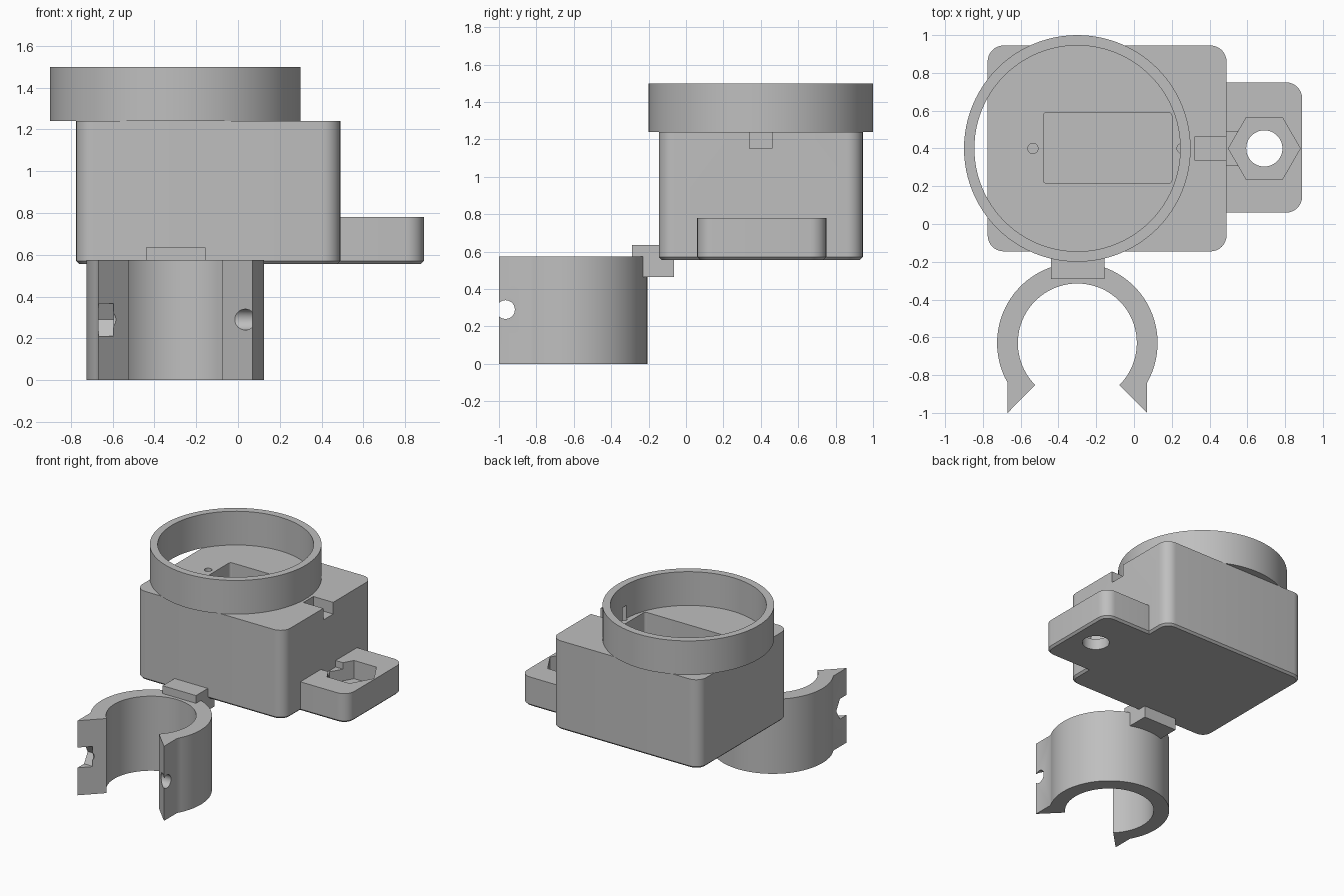
import bpy, bmesh, math
from mathutils import Matrix, Vector

if "Cube" in bpy.data.objects:
    bpy.data.objects.remove(bpy.data.objects["Cube"], do_unlink=True)

grey = bpy.data.materials.new("plain grey")
grey.use_nodes = True
grey.diffuse_color = (0.52, 0.52, 0.52, 1)
grey.node_tree.nodes["Principled BSDF"].inputs["Base Color"].default_value = grey.diffuse_color


def make_object(name, bm):
    bmesh.ops.recalc_face_normals(bm, faces=bm.faces)
    mesh = bpy.data.meshes.new(name)
    bm.to_mesh(mesh)
    bm.free()
    mesh.materials.append(grey)
    obj = bpy.data.objects.new(name, mesh)
    bpy.context.collection.objects.link(obj)
    return obj


def prism(name, outline, z0, z1):
    bm = bmesh.new()
    face = bm.faces.new([bm.verts.new((x, y, z0)) for x, y in outline])
    grown = bmesh.ops.extrude_face_region(bm, geom=[face])["geom"]
    verts = [g for g in grown if isinstance(g, bmesh.types.BMVert)]
    bmesh.ops.translate(bm, verts=verts, vec=(0, 0, z1 - z0))
    return make_object(name, bm)


def box(name, x, y, z, radius=0, chamfer=0):
    """Box from (min, max) pairs, with rounded upright edges and a chamfered base."""
    bm = bmesh.new()
    bmesh.ops.create_cube(bm, size=1)
    for v in bm.verts:
        v.co = Vector([(lo + hi) / 2 + c * (hi - lo) for c, (lo, hi) in zip(v.co, (x, y, z))])
    if radius:
        upright = [e for e in bm.edges if abs(e.verts[0].co.z - e.verts[1].co.z) > 0.01]
        bmesh.ops.bevel(bm, geom=upright, offset=radius, segments=8, profile=0.5, affect='EDGES')
    if chamfer:
        base = [e for e in bm.edges if all(abs(v.co.z - z[0]) < 1e-4 for v in e.verts)]
        bmesh.ops.bevel(bm, geom=base, offset=chamfer, segments=1, affect='EDGES')
    return make_object(name, bm)


def cylinder(name, center, radius, length, sides=48, axis='Z', turn=0):
    bm = bmesh.new()
    mat = Matrix.Translation(center)
    if axis == 'X':
        mat = mat @ Matrix.Rotation(math.pi / 2, 4, 'Y')
    mat = mat @ Matrix.Rotation(turn, 4, 'Z')
    bmesh.ops.create_cone(bm, cap_ends=True, segments=sides, radius1=radius,
                          radius2=radius, depth=length, matrix=mat)
    return make_object(name, bm)


def combine(target, others, operation='DIFFERENCE'):
    for other in others:
        mod = target.modifiers.new("combine", 'BOOLEAN')
        mod.operation, mod.solver, mod.object = operation, 'EXACT', other
        bpy.context.view_layer.update()
        result = bpy.data.meshes.new_from_object(
            target.evaluated_get(bpy.context.evaluated_depsgraph_get()))
        target.modifiers.clear()
        target.data = result
        bpy.data.objects.remove(other, do_unlink=True)


def arc(cx, cy, radius, start, end, steps):
    angles = [math.radians(start + (end - start) * i / steps) for i in range(steps + 1)]
    return [(cx + radius * math.cos(a), cy + radius * math.sin(a)) for a in angles]


MID = 0.4        # y of the housing centre line
RING_X = -0.3    # x shared by the ring and the clip
TOP = 1.24       # top of the housing
BASE = 0.555     # underside of the housing

# Housing with its side lug
housing = box("housing", (-0.775, 0.49), (-0.145, 0.945), (BASE, TOP), 0.085, 0.015)
lug = box("lug", (0.36, 0.89), (0.06, 0.75), (BASE, 0.78), 0.085, 0.015)
combine(housing, [lug], 'UNION')

# Pocket, pin holes, cable slot, nut seat and bolt hole
combine(housing, [
    box("pocket", (-0.48, 0.2), (0.215, 0.59), (0.65, 1.4), 0.018),
    cylinder("pin_hole_a", (-0.535, MID, TOP), 0.027, 0.5, 24),
    cylinder("pin_hole_b", (0.255, MID, TOP), 0.027, 0.5, 24),
    box("cable_slot", (0.32, 0.6), (0.34, 0.46), (1.15, 1.4)),
    box("lug_channel", (0.49, 0.69), (0.31, 0.49), (0.73, 0.9)),
    cylinder("nut_seat", (0.69, MID, 0.77), 0.19, 0.26, 6, turn=math.pi / 2),
    cylinder("bolt_hole", (0.69, MID, 0.65), 0.096, 0.6),
])

# Open ring on top, notched above the pin hole
ring = cylinder("top_ring", (RING_X, MID, (TOP + 1.5) / 2), 0.6, 1.5 - TOP, 96)
combine(ring, [
    cylinder("ring_bore", (RING_X, MID, TOP), 0.545, 1, 96),
    cylinder("ring_notch", (0.255, MID, TOP), 0.027, 0.2, 24),
])

# Tube clip: open collar with two pointed jaws
CLIP_Y = -0.63
outline = arc(RING_X, CLIP_Y, 0.425, -29.7, 209.7, 56)
outline += [(RING_X - 0.369, -1)]
outline += arc(RING_X, CLIP_Y, 0.315, 225, -45, 56)
outline += [(RING_X + 0.369, -1)]
clip = prism("tube_clip", outline, 0, 0.575)
combine(clip, [
    cylinder("screw_hole", (RING_X, -0.965, 0.29), 0.05, 1.2, 32, 'X'),
    cylinder("jaw_nut_seat", (-0.695, -0.965, 0.29), 0.09, 0.2, 6, 'X'),
])

# Stepped bridge joining clip and housing
bridge = box("bridge", (-0.44, -0.155), (-0.235, -0.065), (0.465, 0.575))
step = box("bridge_step", (-0.44, -0.155), (-0.29, -0.12), (0.54, 0.635))
combine(bridge, [step], 'UNION')

# Smooth the curved walls and keep the edges crisp
for obj in (housing, ring, clip, bridge):
    bpy.ops.object.select_all(action='DESELECT')
    obj.select_set(True)
    bpy.context.view_layer.objects.active = obj
    bpy.ops.object.shade_smooth_by_angle(angle=math.radians(30))
